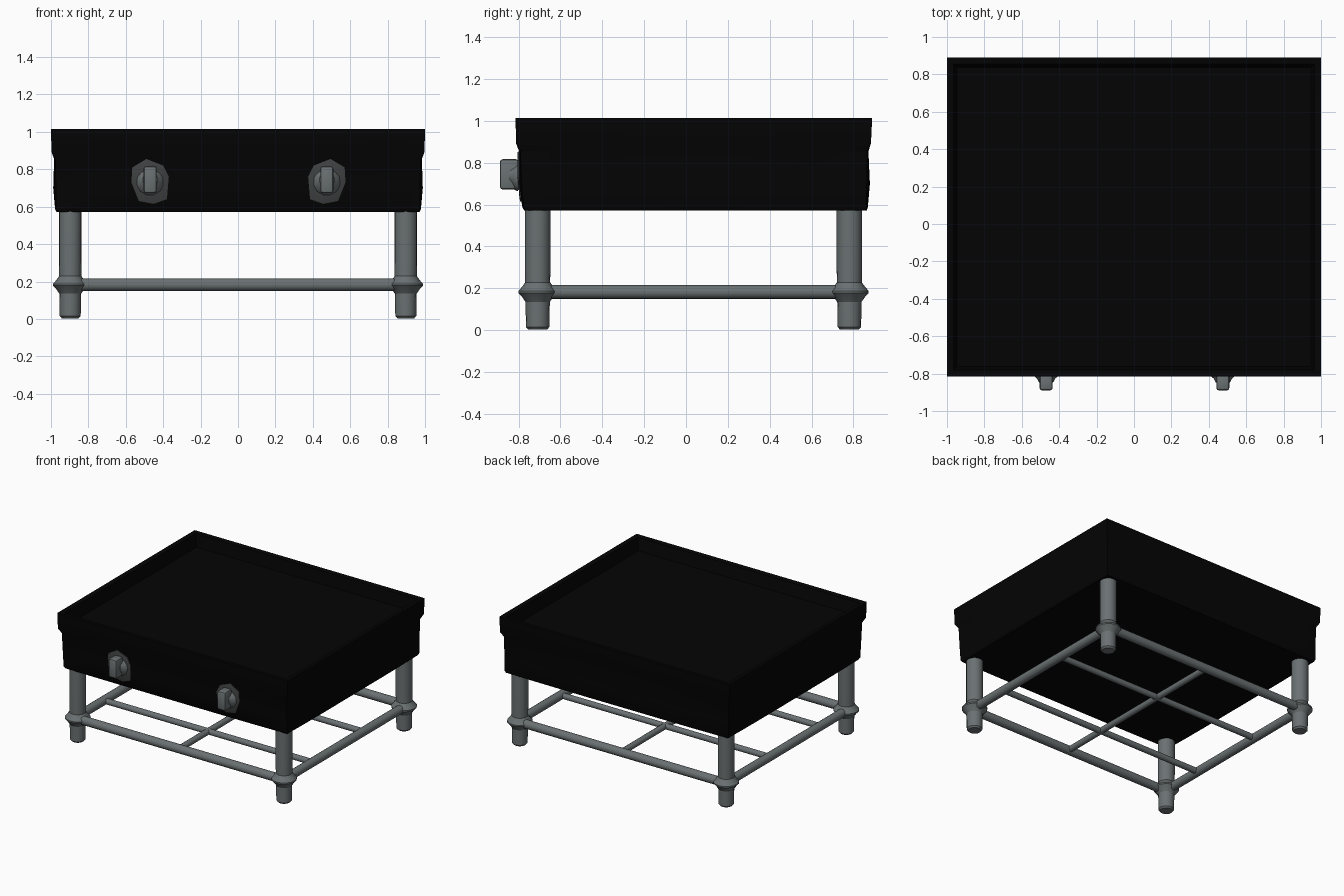
import bpy, bmesh, math
from mathutils import Vector

if "Cube" in bpy.data.objects:
    bpy.data.objects.remove(bpy.data.objects["Cube"])


def material(name, rgb):
    m = bpy.data.materials.new(name)
    m.diffuse_color = (*rgb, 1)
    m.use_nodes = True
    m.node_tree.nodes["Principled BSDF"].inputs["Base Color"].default_value = m.diffuse_color
    return m


BLACK = material("black enamel", (0.0012, 0.0012, 0.0012))
STEEL = material("grey steel", (0.145, 0.165, 0.17))
DARK = material("dark grey bezel", (0.05, 0.052, 0.053))


def make(name, bm, mat, angle=35):
    bmesh.ops.recalc_face_normals(bm, faces=bm.faces)
    me = bpy.data.meshes.new(name)
    bm.to_mesh(me)
    bm.free()
    me.materials.append(mat)
    ob = bpy.data.objects.new(name, me)
    bpy.context.collection.objects.link(ob)
    bpy.ops.object.select_all(action='DESELECT')
    bpy.context.view_layer.objects.active = ob
    ob.select_set(True)
    bpy.ops.object.shade_smooth_by_angle(angle=math.radians(angle))
    return ob


def loft(name, rings, mat, angle=35):
    """Skin a list of equal-length point rings and cap both ends."""
    bm = bmesh.new()
    rows = [[bm.verts.new(p) for p in ring] for ring in rings]
    n = len(rows[0])
    for a, b in zip(rows, rows[1:]):
        for i in range(n):
            bm.faces.new((a[i], a[(i + 1) % n], b[(i + 1) % n], b[i]))
    bm.faces.new(rows[0])
    bm.faces.new(rows[-1])
    return make(name, bm, mat, angle)


def rod(name, start, end, profile, mat=STEEL, sides=16):
    """Round bar; profile lists (distance from start, radius), negative = from end."""
    start, end = Vector(start), Vector(end)
    axis = (end - start).normalized()
    length = (end - start).length
    u = axis.orthogonal().normalized()
    v = axis.cross(u)
    rings = []
    for d, r in profile:
        c = start + axis * (d if d >= 0 else length + d + 1e-6)
        rings.append([c + (u * math.cos(t) + v * math.sin(t)) * r
                      for t in (2 * math.pi * i / sides for i in range(sides))])
    return loft(name, rings, mat, 40)


def rect(hx, y0, y1, z, bulge=0.0, n=8):
    """Rectangle ring whose sides swell outwards by bulge between the corners."""
    pts = [Vector(p) for p in ((-hx, y0, z), (hx, y0, z), (hx, y1, z), (-hx, y1, z))]
    ring = []
    for i, a in enumerate(pts):
        b = pts[(i + 1) % 4]
        out = (b - a).normalized().cross(Vector((0, 0, 1)))
        for k in range(n):
            t = k / n
            ring.append(a.lerp(b, t) + out * bulge * (1 - (2 * t - 1) ** 4))
    return ring


# Cooktop body: slightly swollen box, flared rim, recessed tray on top
loft("griddle_body", [
    rect(0.965, -0.767, 0.858, 0.572, 0.006),
    rect(0.972, -0.776, 0.863, 0.586, 0.006),
    rect(0.973, -0.785, 0.864, 0.70, 0.015),
    rect(0.977, -0.792, 0.866, 0.855, 0.006),
    rect(0.997, -0.812, 0.884, 0.892),
    rect(1.000, -0.815, 0.890, 1.015),
    rect(0.965, -0.780, 0.855, 1.010),
    rect(0.947, -0.762, 0.838, 0.915),
], BLACK, 25)

# Legs, each with a swollen welded joint at rail height
LX, FRONT, BACK, RZ = 0.897, -0.709, 0.781, 0.183
LEG = [(0, 0.045), (0.012, 0.056), (0.3, 0.061), (0.6, 0.061)]
JOINT = [(0, 0.057), (0.025, 0.074), (0.045, 0.092), (0.055, 0.092), (0.075, 0.074), (0.1, 0.057)]
for sx, side in ((-1, "left"), (1, "right")):
    for y, end in ((FRONT, "front"), (BACK, "back")):
        x = sx * LX
        rod(f"{end}_{side}_leg", (x, y, 0.003), (x, y, 0.6), LEG)
        rod(f"{end}_{side}_joint", (x, y, RZ - 0.05), (x, y, RZ + 0.05), JOINT)

# Lower frame rails
RAIL = [(0, 0.033), (-1e-6, 0.033)]
for y, end in ((FRONT - 0.02, "front"), (BACK + 0.02, "back")):
    rod(f"{end}_rail", (-0.92, y, RZ), (0.92, y, RZ), RAIL)
for sx, side in ((-1, "left"), (1, "right")):
    rod(f"{side}_rail", (sx * (LX + 0.01), FRONT, RZ), (sx * (LX + 0.01), BACK, RZ), RAIL)

# Thin shelf bars
BAR = [(0, 0.023), (-1e-6, 0.023)]
for i, y in enumerate((-0.37, 0.26)):
    rod(f"shelf_cross_bar_{i + 1}", (-LX, y, RZ), (LX, y, RZ), BAR, sides=12)
rod("shelf_centre_bar", (0, FRONT - 0.02, RZ), (0, BACK + 0.02, RZ), BAR, sides=12)

# Control knobs: uneven bezel plate, tapered hub and upright grip
OUTLINE = [(0.10, 0.03), (0.07, 0.09), (-0.02, 0.125), (-0.095, 0.08),
           (-0.10, 0.0), (-0.06, -0.10), (0.02, -0.115), (0.09, -0.09)]
for kx, side, flip in ((-0.47, "left", 1), (0.475, "right", -1)):
    def ring(y, s):
        # the lower edge leans back with the body wall
        return [(kx + flip * s * a, y + max(0, -b - 0.03) * 0.13, 0.73 + s * b) for a, b in OUTLINE]
    loft(f"{side}_knob_bezel", [ring(-0.797, 1.0), ring(-0.803, 1.0), ring(-0.805, 0.96)], DARK, 30)
    rod(f"{side}_knob_hub", (kx, -0.79, 0.735), (kx, -0.845, 0.745),
        [(0, 0.075), (0.018, 0.07), (0.035, 0.05), (0.055, 0.04)], sides=12)
    bm = bmesh.new()
    bmesh.ops.create_cube(bm, size=1)
    for v in bm.verts:
        v.co = (kx + v.co.x * 0.07, -0.845 + v.co.y * 0.09, 0.745 + v.co.z * 0.145)
    bmesh.ops.bevel(bm, geom=bm.edges[:], offset=0.014, segments=2, affect='EDGES', profile=0.5)
    make(f"{side}_knob_grip", bm, STEEL, 40)
